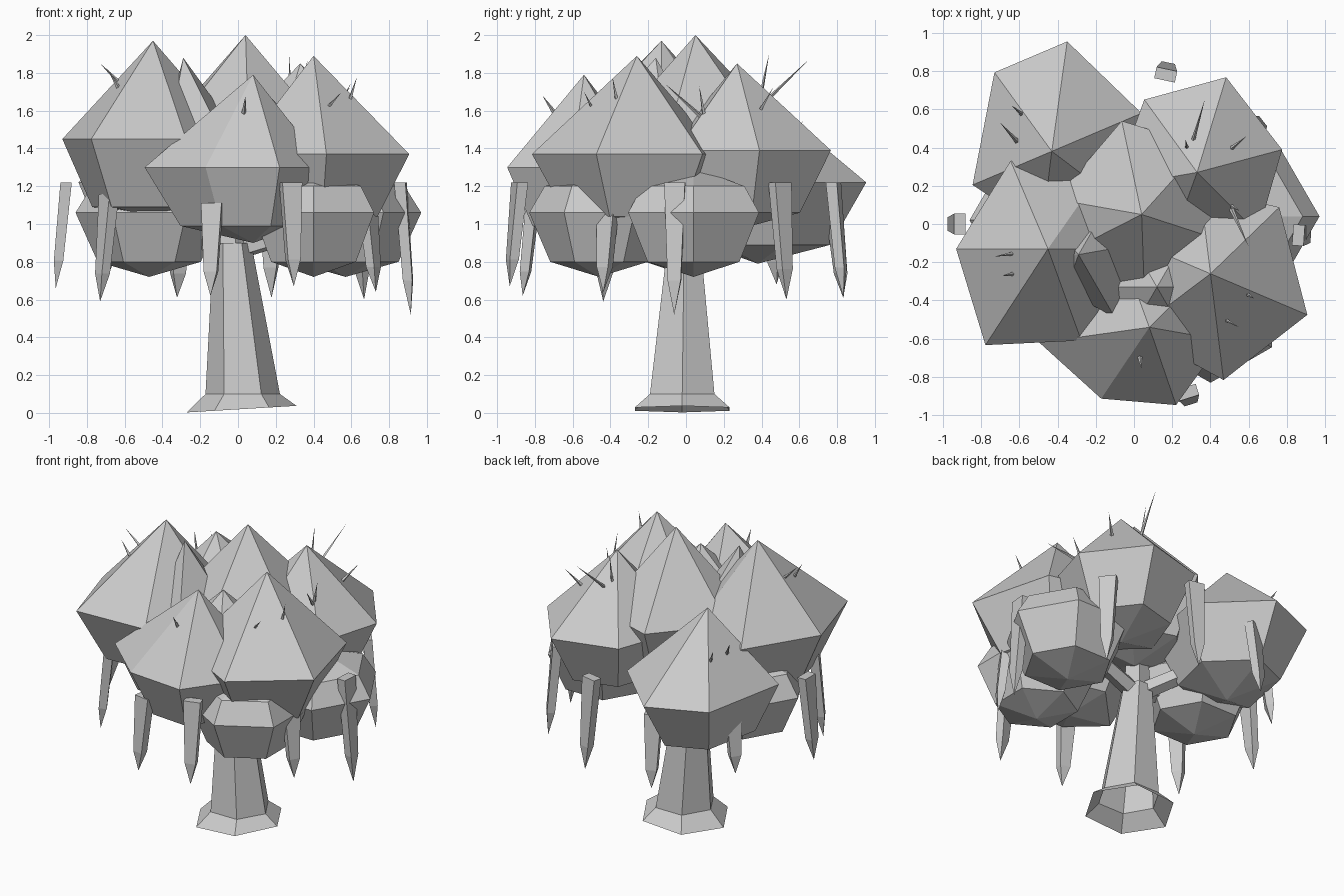
import bpy, bmesh, math
from mathutils import Vector

if "Cube" in bpy.data.objects:
    bpy.data.objects.remove(bpy.data.objects["Cube"])

grey = bpy.data.materials.new("plain grey")
grey.diffuse_color = (0.6, 0.6, 0.6, 1)
grey.use_nodes = True
grey.node_tree.nodes["Principled BSDF"].inputs["Base Color"].default_value = grey.diffuse_color


def loft(name, rings, tip=None, bottom=None, cap=True):
    """Skin a stack of rings (top first); close with points or flat caps."""
    bm = bmesh.new()
    loops = [[bm.verts.new(p) for p in r] for r in rings]
    n = len(loops[0])
    for a, b in zip(loops, loops[1:]):
        for i in range(n):
            j = (i + 1) % n
            bm.faces.new((a[i], b[i], b[j], a[j]))
    for loop, point in ((loops[0], tip), (loops[-1], bottom)):
        if point is not None:
            v = bm.verts.new(point)
            for i in range(n):
                bm.faces.new((loop[i], loop[(i + 1) % n], v))
        elif cap:
            bm.faces.new(loop)
    bmesh.ops.recalc_face_normals(bm, faces=bm.faces)
    me = bpy.data.meshes.new(name)
    bm.to_mesh(me)
    bm.free()
    me.materials.append(grey)
    ob = bpy.data.objects.new(name, me)
    bpy.context.collection.objects.link(ob)
    return ob


def circle(c, angles, radii, z, k=1.0):
    return [(c[0] + k * r * math.cos(math.radians(a)),
             c[1] + k * r * math.sin(math.radians(a)), z)
            for a, r in zip(angles, radii)]


def clump(name, apex, z, angles, radii, low=0.33, sag=0.09):
    """Pointed leaf clump: apex, wide ring, lower ring, blunt bottom."""
    loft(name, [circle(apex, angles, radii, z),
                circle(apex, angles, radii, z - low, 0.67)],
         tip=apex, bottom=(apex[0], apex[1], z - low - sag))


def low_clump(name, c, start, r):
    """Squat clump hanging under the crown."""
    ang = [start + 60 * i for i in range(6)]
    loft(name, [circle(c, ang, [r] * 6, 1.2, 0.78), circle(c, ang, [r] * 6, 1.06),
                circle(c, ang, [r] * 6, 0.8, 0.7)],
         tip=(*c, 1.3), bottom=(*c, 0.72))


def tube(name, a, b, r0, r1, n=5):
    """Straight tapered limb between two points."""
    a, b = Vector(a), Vector(b)
    q = (b - a).to_track_quat('Z', 'Y')
    ring = lambda c, r: [c + q @ Vector((r * math.cos(t * math.tau / n),
                                         r * math.sin(t * math.tau / n), 0)) for t in range(n)]
    if r1 == 0:
        return loft(name, [ring(a, r0)], tip=b)
    return loft(name, [ring(a, r0), ring(b, r1)])


# Upper leaf clumps
clump("clump_left", (-.45, -.13, 1.97), 1.45, (0, 55, 113, 180, 237, 290), (.45, .42, .5, .48, .6, .51), .36, .05)
clump("clump_centre", (.04, .05, 2.0), 1.48, (48, 102, 170, 207, 272, 342), (.48, .5, .46, .46, .46, .46), .38)
clump("clump_right", (.40, -.26, 1.89), 1.37, (44, 97, 157, 217, 277, 337), (.5, .45, .43, .5, .56, .55))
clump("clump_back_right", (.33, .27, 1.85), 1.39, (15, 73, 126, 190, 250, 315), (.46, .52, .47, .45, .4, .45))
clump("clump_front", (.08, -.54, 1.79), 1.30, (-10, 45, 110, 188, 236, 289), (.39, .4, .4, .58, .45, .43), .31)
clump("clump_back_left", (-.43, .38, 1.70), 1.22, (23, 82, 126, 203, 263, 323), (.51, .58, .51, .45, .42, .45), .33, .1)
# Small filler clumps
clump("small_clump_left", (-.29, -.16, 1.88), 1.5, (10, 60, 130, 190, 250, 300), (.28, .25, .15, .1, .2, .38))
clump("small_clump_front", (.12, -.33, 1.72), 1.45, (0, 60, 120, 180, 240, 300), (.28,) * 6)

# Low clumps under the crown
low_clump("low_clump_left", (-.47, .02), 0, .39)
low_clump("low_clump_right", (.57, .04), 0, .40)
low_clump("low_clump_front_right", (.40, -.46), 30, .37)

# Trunk with flared foot, then a thinner neck and limbs
hexa = [60 * i for i in range(6)]
trunk = [circle(c, hexa, [r] * 6, z) for c, r, z in
         (((-.03, -.01), .10, .9), ((.025, -.02), .197, .1), ((.02, -.02), .29, .02))]
for i, p in enumerate(trunk[2]):
    trunk[2][i] = (p[0], p[1], .02 + .06 * (p[0] - .02))
loft("trunk", trunk, cap=False)
tube("trunk_neck", (-.03, -.01, .86), (.0, .02, 1.3), .09, .06)
for i, end in enumerate(((-.4, .0, 1.0), (.45, .05, 1.0), (-.3, .3, 1.02))):
    tube(f"limb_{i}", (-.03, -.01, .86), end, .06, .05)

# Hanging leaf strips: x, y, top z, tip z
strips = ((-.93, .0, 1.22, .66), (-.70, -.42, 1.16, .59), (-.14, -.83, 1.11, .62),
          (.285, -.90, 1.22, .67), (.70, -.42, 1.15, .64), (.88, -.06, 1.22, .52),
          (.64, .51, 1.22, .60), (.17, .80, 1.22, .61), (-.31, .80, 1.1, .61),
          (-.68, .46, 1.15, .68))
for i, (x, y, top, tip) in enumerate(strips):
    out = Vector((x, y, 0)).normalized()
    side = Vector((-out.y, out.x, 0))

    def rect(z, w, d, shift):
        c = Vector((x, y, z)) + out * shift
        return [c + side * (s * w) + out * (t * d) for s, t in ((-1, -1), (1, -1), (1, 1), (-1, 1))]
    h = top - tip
    loft(f"hanging_strip_{i}", [rect(top, .055, .03, -.02), rect(tip + .26 * h, .035, .025, .02)],
         bottom=Vector((x, y, tip)) + out * .035)

# Thin spikes poking from the crown
spikes = (((.29, .37, 1.60), (.37, .65, 1.87)), ((.28, .38, 1.60), (.27, .44, 1.90)),
          ((.49, .38, 1.58), (.59, .46, 1.72)), ((.50, .10, 1.55), (.60, -.12, 1.75)),
          ((.50, .10, 1.55), (.55, .07, 1.73)), ((-.60, -.15, 1.72), (-.73, -.17, 1.85)),
          ((-.62, -.26, 1.70), (-.69, -.27, 1.82)), ((.58, -.36, 1.62), (.63, -.39, 1.78)),
          ((.44, -.48, 1.58), (.55, -.54, 1.70)), ((.03, -.69, 1.58), (.04, -.76, 1.68)),
          ((-.60, .42, 1.44), (-.70, .53, 1.58)), ((-.57, .56, 1.42), (-.64, .62, 1.55)))
for i, (a, b) in enumerate(spikes):
    tube(f"spike_{i}", a, b, .014, 0, 4)
